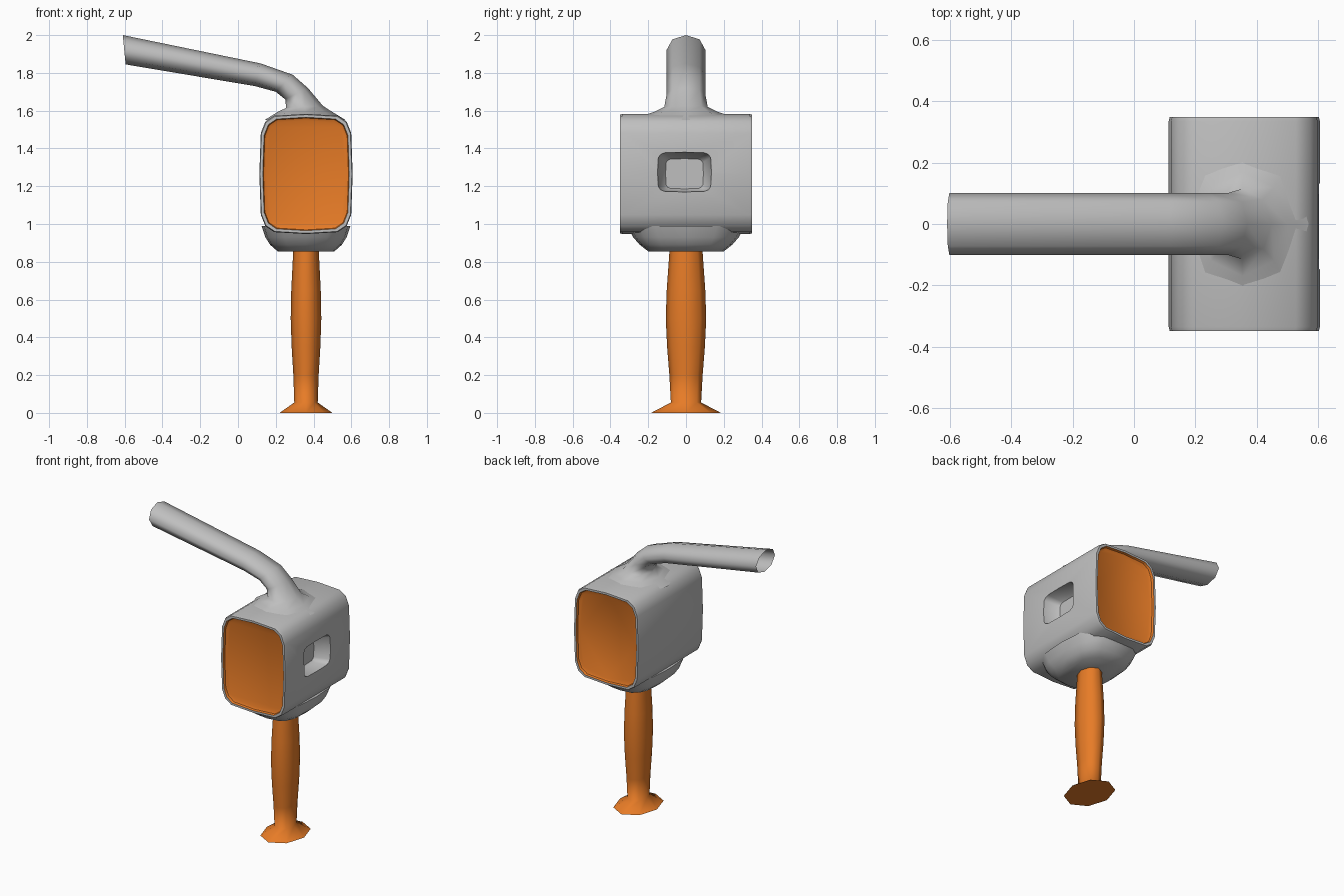
import bpy, bmesh
from math import cos, sin, pi, copysign
from mathutils import Vector

cube = bpy.data.objects.get("Cube")
if cube:
    bpy.data.objects.remove(cube, do_unlink=True)


def material(name, color):
    m = bpy.data.materials.new(name)
    m.use_nodes = True
    m.diffuse_color = color
    bsdf = m.node_tree.nodes["Principled BSDF"]
    bsdf.inputs["Base Color"].default_value = color
    bsdf.inputs["Roughness"].default_value = 0.6
    return m


GREY = material("grey metal", (0.52, 0.52, 0.52, 1))
ORANGE = material("orange plastic", (0.8, 0.2, 0.02, 1))
CX = 0.36  # centre line of body and handle


def ring(center, u, v, sides=8, power=2):
    """Ellipse (power 2) or rounded rectangle (higher power) spanned by u and v."""
    def f(a):
        return copysign(abs(a) ** (2 / power), a) if abs(a) > 1e-6 else 0
    c, u, v = Vector(center), Vector(u), Vector(v)
    return [c + u * f(cos(2 * pi * i / sides)) + v * f(sin(2 * pi * i / sides))
            for i in range(sides)]


def loft(name, rings, mats, capped=True, rule=None):
    """Skin a list of rings; rule(segment) gives the material slot."""
    bm = bmesh.new()
    loops = [[bm.verts.new(p) for p in r] for r in rings]
    n = len(loops[0])
    for s, (a, b) in enumerate(zip(loops, loops[1:])):
        for i in range(n):
            j = (i + 1) % n
            face = bm.faces.new((a[i], a[j], b[j], b[i]))
            face.material_index = rule(s) if rule else 0
    if capped:
        for end, s in ((loops[0], 0), (loops[-1], len(loops) - 2)):
            face = bm.faces.new(end)
            face.material_index = rule(s) if rule else 0
    bmesh.ops.recalc_face_normals(bm, faces=bm.faces)
    mesh = bpy.data.meshes.new(name)
    bm.to_mesh(mesh)
    bm.free()
    for m in mats:
        mesh.materials.append(m)
    obj = bpy.data.objects.new(name, mesh)
    bpy.context.collection.objects.link(obj)
    return obj


def activate(obj):
    bpy.ops.object.select_all(action='DESELECT')
    obj.select_set(True)
    bpy.context.view_layer.objects.active = obj


def smooth(obj, degrees):
    activate(obj)
    bpy.ops.object.shade_smooth_by_angle(angle=degrees * pi / 180)


# Body: rounded box along y with a thin rim and a sunken panel at each end
def body_ring(y, inset):
    return ring((CX, y, 1.265), (0.247 - inset, 0, 0), (0, 0, 0.318 - inset), 16, 5)


half = [(0.328, 0.035), (0.335, 0.022), (0.35, 0.018), (0.35, 0.004), (0.335, 0)]
stations = [(-y, i) for y, i in half] + [(y, i) for y, i in reversed(half)]
last = len(stations) - 2
body = loft("body", [body_ring(y, i) for y, i in stations], [GREY, ORANGE],
            rule=lambda s: int(s < 2 or s > last - 2))

# Tapered pocket cut into the left side
cutter = loft("pocket_cutter", [
    ring((x, -0.008, z), (0, hy, 0), (0, 0, hz), 16, 6)
    for x, z, hy, hz in [(0.70, 1.275, 0.15, 0.11), (0.60, 1.275, 0.142, 0.105),
                         (0.53, 1.268, 0.115, 0.092), (0.51, 1.266, 0.10, 0.08)]],
    [GREY])
cutter.hide_render = True
cut = body.modifiers.new("pocket", 'BOOLEAN')
cut.operation, cut.solver, cut.object = 'DIFFERENCE', 'EXACT', cutter
activate(body)
bpy.ops.object.modifier_apply(modifier=cut.name)
bpy.data.objects.remove(cutter, do_unlink=True)
smooth(body, 40)

# Collar under the body, narrowing to the handle
collar = loft("collar", [
    ring((CX, 0, z), (hx, 0, 0), (0, hy, 0), 16, 3)
    for z, hx, hy in [(0.855, 0.15, 0.2), (0.89, 0.19, 0.245),
                      (0.93, 0.215, 0.28), (0.99, 0.235, 0.31)]], [GREY])
smooth(collar, 50)

# Handle with a bulging grip and a flared foot
handle = loft("handle", [
    ring((CX, 0, z), (hx, 0, 0), (0, hy, 0))
    for z, hx, hy in [(0, 0.14, 0.185), (0.055, 0.062, 0.08), (0.2, 0.067, 0.088),
                      (0.35, 0.076, 0.1), (0.5, 0.081, 0.107), (0.65, 0.078, 0.102),
                      (0.85, 0.068, 0.088), (0.92, 0.064, 0.082)]], [ORANGE])
smooth(handle, 65)

# Spout: each ring has an upper point, a lower point (x, z) and a half width
path = [((0.57, 1.55), (0.14, 1.55), 0.30), ((0.50, 1.593), (0.21, 1.593), 0.17),
        ((0.45, 1.625), (0.255, 1.615), 0.115), ((0.37, 1.72), (0.25, 1.66), 0.102),
        ((0.29, 1.79), (0.20, 1.70), 0.102), ((0.12, 1.85), (0.09, 1.73), 0.102),
        ((-0.61, 2.0), (-0.595, 1.845), 0.102)]
rings = []
for (ax, az), (bx, bz), w in path:
    a, b = Vector((ax, 0, az)), Vector((bx, 0, bz))
    rings.append(ring((a + b) / 2, (a - b) / 2, (0, w, 0)))
spout = loft("spout", rings, [GREY], capped=False)
smooth(spout, 75)
